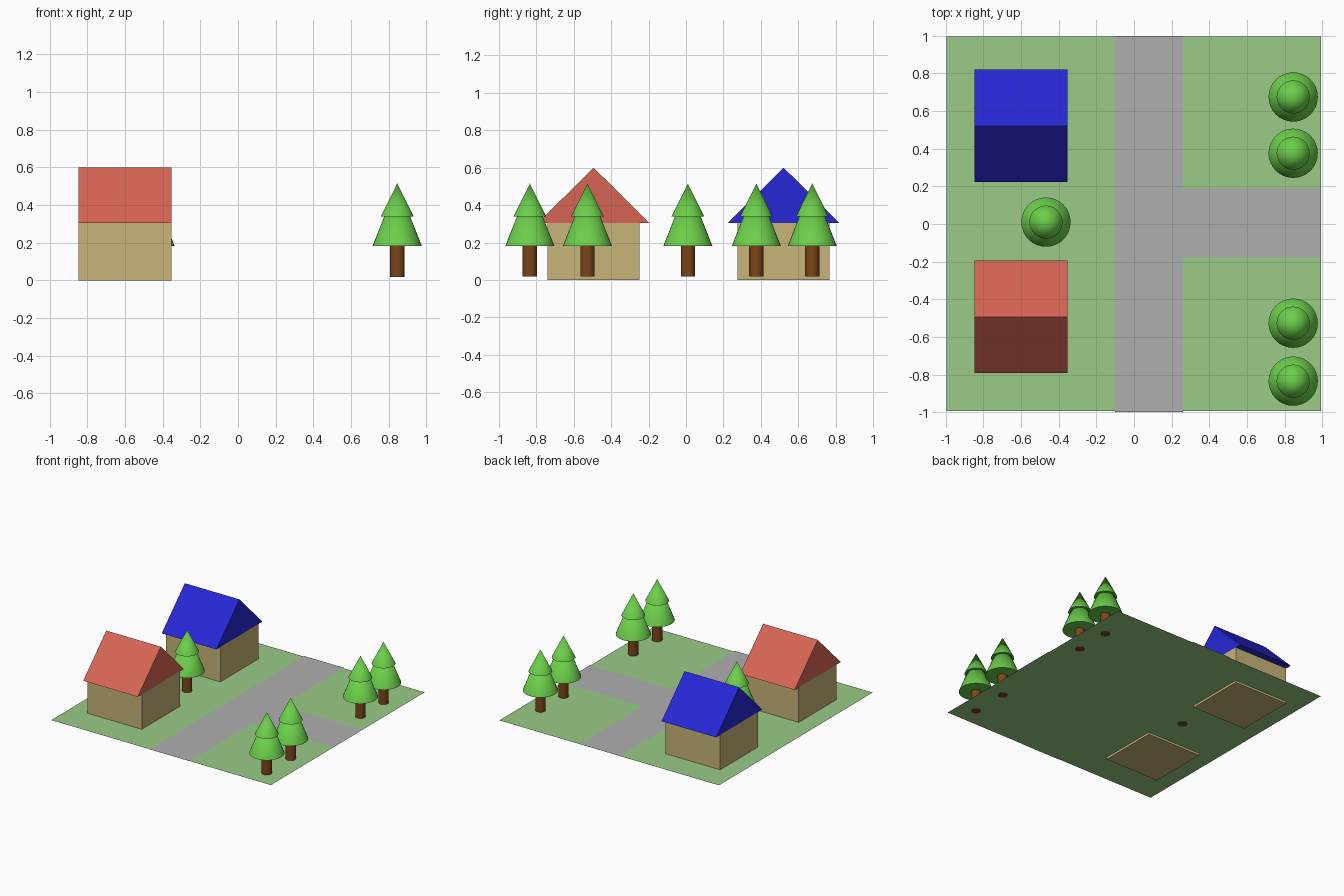
import bpy
import bmesh
from math import radians

if "Cube" in bpy.data.objects:
    bpy.data.objects.remove(bpy.data.objects["Cube"])


def material(name, rgb):
    m = bpy.data.materials.new(name)
    m.diffuse_color = (*rgb, 1)
    m.use_nodes = True
    m.node_tree.nodes["Principled BSDF"].inputs["Base Color"].default_value = m.diffuse_color
    return m


GRASS = material("grass", (0.32, 0.60, 0.24))
ROAD = material("asphalt", (0.43, 0.43, 0.43))
WALL = material("wall", (0.58, 0.46, 0.19))
RED = material("red_roof", (0.68, 0.13, 0.09))
BLUE = material("blue_roof", (0.02, 0.02, 0.68))
BARK = material("bark", (0.20, 0.06, 0.01))
LEAF = material("leaf", (0.15, 0.62, 0.07))


def mesh_object(name, bm, mat):
    bmesh.ops.recalc_face_normals(bm, faces=bm.faces)
    me = bpy.data.meshes.new(name)
    bm.to_mesh(me)
    bm.free()
    me.materials.append(mat)
    ob = bpy.data.objects.new(name, me)
    bpy.context.collection.objects.link(ob)
    return ob


def sheet(name, outline, z, mat):
    """Flat upward-facing polygon."""
    bm = bmesh.new()
    f = bm.faces.new([bm.verts.new((x, y, z)) for x, y in outline])
    f.normal_update()
    if f.normal.z < 0:
        f.normal_flip()
    me = bpy.data.meshes.new(name)
    bm.to_mesh(me)
    bm.free()
    me.materials.append(mat)
    bpy.context.collection.objects.link(bpy.data.objects.new(name, me))


def extrude_x(name, profile, x0, x1, mat):
    """Extrude a closed (y, z) profile along x."""
    bm = bmesh.new()
    f = bm.faces.new([bm.verts.new((x0, y, z)) for y, z in profile])
    ext = bmesh.ops.extrude_face_region(bm, geom=[f])["geom"]
    verts = [v for v in ext if isinstance(v, bmesh.types.BMVert)]
    bmesh.ops.translate(bm, verts=verts, vec=(x1 - x0, 0, 0))
    # keep both gable ends so the solid is closed
    if not f.is_valid or len(bm.faces) < len(profile) + 2:
        bmesh.ops.holes_fill(bm, edges=bm.edges)
    return mesh_object(name, bm, mat)


def cone(name, x, y, z0, z1, r0, r1, mat):
    bpy.ops.mesh.primitive_cone_add(vertices=32, radius1=r0, radius2=r1,
                                    depth=z1 - z0,
                                    location=(x, y, (z0 + z1) / 2))
    ob = bpy.context.object
    ob.name = name
    ob.data.materials.append(mat)
    bpy.ops.object.shade_smooth_by_angle(angle=radians(35))


def house(name, y, roof_mat):
    x0, x1, eave, ridge = -0.847, -0.353, 0.304, 0.60
    w, r = 0.246, 0.299
    extrude_x(name + "_walls", [(y - w, 0), (y + w, 0), (y + w, eave),
                                (y - w, eave)], x0, x1, WALL)
    extrude_x(name + "_roof", [(y - r, eave), (y + r, eave), (y, ridge)],
              x0, x1, roof_mat)


def tree(i, x, y):
    cone(f"tree_{i}_trunk", x, y, 0.017, 0.20, 0.038, 0.038, BARK)
    cone(f"tree_{i}_lower_foliage", x, y, 0.182, 0.513, 0.131, 0, LEAF)
    cone(f"tree_{i}_upper_foliage", x, y, 0.338, 0.515, 0.088, 0, LEAF)


# Lawn and T-shaped road lying just above it
sheet("lawn", [(-0.996, -0.993), (0.993, -0.993), (0.993, 0.996),
               (-0.996, 0.996)], 0.018, GRASS)
sheet("road", [(-0.10, -1), (0.26, -1), (0.26, -0.178), (0.995, -0.178),
               (0.995, 0.188), (0.26, 0.188), (0.26, 1), (-0.10, 1)],
      0.021, ROAD)

# Houses
house("red_house", -0.494, RED)
house("blue_house", 0.522, BLUE)

# Trees
spots = [(0.846, 0.675), (0.846, 0.376), (0.846, -0.527), (0.846, -0.835),
         (-0.468, 0.01)]
for i, (x, y) in enumerate(spots):
    tree(i + 1, x, y)
